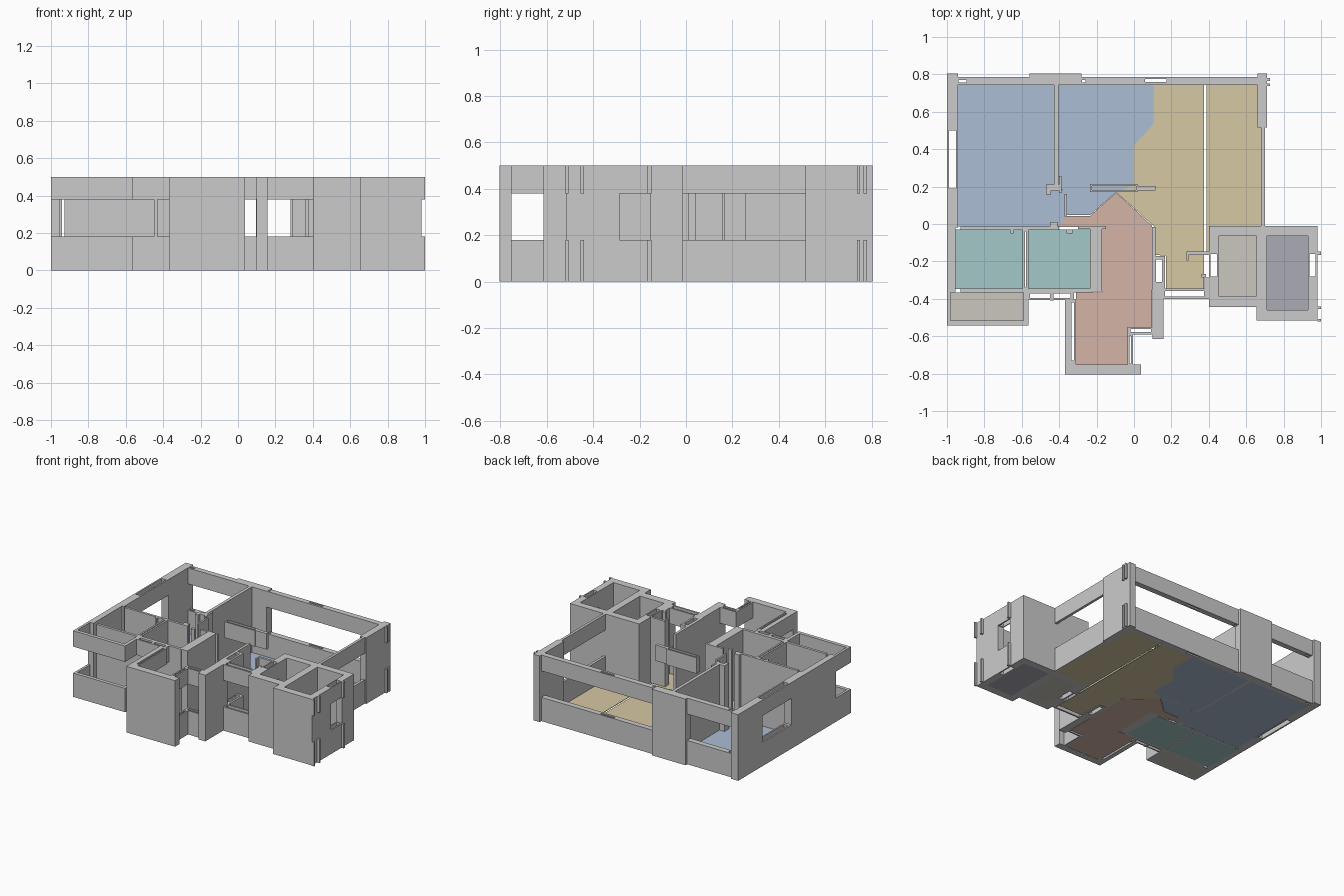
import bpy, bmesh

FULL = [(0, 0.5)]
BAND = [(0, 0.18), (0.38, 0.5)]      # sill below and lintel above an opening
FLOOR_T = 0.004


def finish(name, bm, mat=None):
    bmesh.ops.recalc_face_normals(bm, faces=bm.faces)
    me = bpy.data.meshes.new(name)
    bm.to_mesh(me)
    bm.free()
    ob = bpy.data.objects.new(name, me)
    bpy.context.collection.objects.link(ob)
    if mat:
        me.materials.append(mat)
    return ob


def corners(r):
    x0, x1, y0, y1 = r
    return [(x0, y0), (x1, y0), (x1, y1), (x0, y1)]


def prism(bm, pts, z0, z1):
    lo = [bm.verts.new((x, y, z0)) for x, y in pts]
    hi = [bm.verts.new((x, y, z1)) for x, y in pts]
    bm.faces.new(lo[::-1])
    bm.faces.new(hi)
    n = len(pts)
    for i in range(n):
        j = (i + 1) % n
        bm.faces.new((lo[i], lo[j], hi[j], hi[i]))


def ring(bm, outer, inner, z0, z1):
    lv = [[bm.verts.new((x, y, z)) for x, y in corners(r)]
          for r in (outer, inner) for z in (z0, z1)]
    ol, oh, il, ih = lv
    for i in range(4):
        j = (i + 1) % 4
        for a, b in ((ol, oh), (oh, ih), (ih, il), (il, ol)):
            bm.faces.new((a[i], a[j], b[j], b[i]))


def wall(name, rect, levels=FULL, hole=None):
    """Wall block x0,x1,y0,y1, optionally hollow, at one or more height ranges."""
    bm = bmesh.new()
    for z0, z1 in levels:
        if hole:
            ring(bm, rect, hole, z0, z1)
        else:
            prism(bm, corners(rect), z0, z1)
    return finish(name, bm)


def floor(name, pts, mat):
    bm = bmesh.new()
    prism(bm, pts, 0, FLOOR_T)
    return finish(name, bm, mat)


def material(name, rgb):
    m = bpy.data.materials.new(name)
    m.diffuse_color = (*rgb, 1)
    return m


# Outer pillars and solid outer walls
for name, r in {
    "back_left_pillar": (-1, -0.94, 0.515, 0.805),
    "back_middle_pillar": (-0.56, -0.28, 0.743, 0.805),
    "back_right_pillar": (0.66, 0.712, 0.515, 0.805),
    "left_wall": (-1, -0.94, -0.02, 0.168),
    "left_bath_wall": (-1, -0.955, -0.365, -0.02),
    "front_pillar": (-0.37, 0.037, -0.805, -0.752),
    "hall_pillar": (0.10, 0.157, -0.615, -0.35),
}.items():
    wall(name, r)

# Outer walls with window openings (some have a cavity slot)
for name, r, hole in [
    ("left_window", (-1, -0.942, 0.168, 0.515), (-0.988, -0.953, 0.19, 0.50)),
    ("back_left_window", (-0.94, -0.56, 0.743, 0.785), (-0.938, -0.895, 0.757, 0.77)),
    ("back_window_a", (-0.28, -0.09, 0.743, 0.785), (-0.278, -0.26, 0.757, 0.77)),
    ("back_window_b", (-0.09, 0.66, 0.743, 0.785), (0.06, 0.175, 0.76, 0.774)),
    ("right_window", (0.68, 0.70, -0.02, 0.515), None),
    ("balcony_front", (-1, -0.565, -0.542, -0.515), None),
    ("balcony_left", (-1, -0.982, -0.515, -0.365), None),
    ("balcony_right", (-0.59, -0.565, -0.515, -0.365), None),
    ("bath_window", (-0.565, -0.32, -0.405, -0.362), (-0.555, -0.34, -0.395, -0.372)),
    ("entry_left_window", (-0.37, -0.31, -0.752, -0.405), (-0.335, -0.32, -0.73, -0.42)),
    ("entry_right_window", (-0.035, -0.005, -0.752, -0.59), (-0.024, -0.016, -0.745, -0.6)),
    ("entry_step_window", (-0.035, 0.10, -0.59, -0.55), (-0.02, 0.09, -0.578, -0.562)),
    ("kitchen_front_window", (0.157, 0.405, -0.40, -0.345), (0.165, 0.375, -0.387, -0.357)),
    ("hall_side_window", (0.11, 0.165, -0.35, -0.17), (0.118, 0.15, -0.31, -0.19)),
    ("room_divider_beam", (-0.235, 0.02, 0.172, 0.213), (-0.225, 0.01, 0.182, 0.203)),
    ("room_divider_beam_end", (0.02, 0.115, 0.178, 0.203), None),
]:
    wall(name, r, BAND, hole)

# Interior walls
for name, r in {
    "bedroom_divider": (-0.428, -0.404, 0.20, 0.743),
    "bedroom_divider_foot": (-0.47, -0.40, 0.18, 0.21),
    "bedroom_divider_hook": (-0.47, -0.445, 0.158, 0.18),
    "bedroom_divider_jamb": (-0.40, -0.388, 0.165, 0.257),
    "bath_back_wall": (-0.928, -0.40, -0.032, -0.014),
    "bath_back_wall_end": (-0.30, -0.15, -0.028, -0.012),
    "bath_door_jamb_a": (-0.45, -0.41, -0.014, 0.01),
    "bath_door_jamb_b": (-0.66, -0.645, -0.05, -0.03),
    "bath_door_jamb_c": (-0.36, -0.33, -0.05, -0.03),
    "bath_front_wall": (-0.928, -0.22, -0.366, -0.346),
    "bath_right_wall": (-0.235, -0.17, -0.362, -0.028),
    "hall_closet_wall": (-0.372, -0.358, 0.04, 0.16),
    "hall_wall": (0.095, 0.115, -0.35, -0.015),
    "kitchen_partition": (0.28, 0.40, -0.165, -0.148),
    "kitchen_partition_end": (0.28, 0.292, -0.195, -0.165),
    "kitchen_jamb_a": (0.36, 0.385, -0.285, -0.268),
    "kitchen_jamb_b": (0.378, 0.405, -0.345, -0.285),
    "bath_window_post": (-0.45, -0.43, -0.41, -0.36),
}.items():
    wall(name, r)
wall("bath_divider", (-0.597, -0.565, -0.348, -0.03), FULL, (-0.584, -0.578, -0.34, -0.04))

# Two service shafts: walls on four sides, one side holding a slotted window
wall("shaft_a_back", (0.40, 0.665, -0.065, -0.012))
wall("shaft_a_front", (0.40, 0.665, -0.445, -0.385))
wall("shaft_a_left_front", (0.40, 0.453, -0.385, -0.287))
wall("shaft_a_left_back", (0.40, 0.453, -0.155, -0.065))
wall("shaft_a_window", (0.40, 0.453, -0.287, -0.155), BAND, (0.41, 0.444, -0.28, -0.16))
wall("shaft_middle_wall", (0.655, 0.71, -0.515, -0.012))
wall("shaft_b_back", (0.71, 0.98, -0.065, -0.012))
wall("shaft_b_front", (0.71, 0.98, -0.515, -0.46))
wall("shaft_b_right_front", (0.93, 0.98, -0.46, -0.287))
wall("shaft_b_right_back", (0.93, 0.98, -0.155, -0.065))
wall("shaft_b_window", (0.93, 0.98, -0.287, -0.155), BAND, (0.937, 0.97, -0.28, -0.16))

# Small trim strips on the right side
for i, (x0, x1, y0, y1) in enumerate([
        (0.98, 1.0, -0.165, -0.148), (0.98, 1.0, -0.455, -0.44), (0.98, 1.0, -0.52, -0.507),
        (0.712, 0.728, 0.738, 0.75), (0.712, 0.728, 0.765, 0.78)]):
    wall(f"trim_strip_{i}", (x0, x1, y0, y1), BAND)

# Coloured floors
blue = material("blue_floor", (0.41, 0.51, 0.66))
yellow = material("yellow_floor", (0.67, 0.58, 0.36))
pink = material("pink_floor", (0.66, 0.46, 0.38))
teal = material("teal_floor", (0.37, 0.58, 0.57))
beige = material("beige_floor", (0.60, 0.57, 0.52))
purple = material("purple_floor", (0.41, 0.41, 0.46))

floor("bedroom_floor_a", [(-0.94, -0.013), (-0.41, -0.013), (-0.36, 0.04), (-0.36, 0.17),
                          (-0.42, 0.20), (-0.42, 0.743), (-0.94, 0.743)], blue)
floor("bedroom_floor_b", [(-0.404, 0.743), (-0.404, 0.195), (-0.36, 0.17), (-0.36, 0.047),
                          (-0.235, 0.047), (-0.095, 0.17), (0, 0.205), (0, 0.42),
                          (0.105, 0.535), (0.105, 0.743)], blue)
floor("living_floor_a", [(0.105, 0.743), (0.105, 0.535), (0, 0.42), (0, 0.205), (-0.095, 0.17),
                         (0.115, -0.02), (0.115, -0.165), (0.17, -0.17), (0.17, -0.345),
                         (0.375, -0.345), (0.375, 0.743)], yellow)
floor("living_floor_b", [(0.388, 0.743), (0.388, -0.15), (0.40, -0.15), (0.40, -0.015),
                         (0.68, -0.015), (0.68, 0.515), (0.66, 0.515), (0.66, 0.743)], yellow)
floor("entry_floor", [(-0.31, -0.365), (-0.31, -0.75), (-0.035, -0.75), (-0.035, -0.55),
                      (0.097, -0.55), (0.097, -0.01), (-0.095, 0.168), (-0.235, 0.043),
                      (-0.36, 0.043), (-0.41, -0.015), (-0.17, -0.015), (-0.17, -0.365)], pink)
for name, r, m in [
    ("bath_floor_a", (-0.955, -0.597, -0.348, -0.03), teal),
    ("bath_floor_b", (-0.565, -0.235, -0.348, -0.03), teal),
    ("balcony_floor", (-0.982, -0.59, -0.515, -0.365), beige),
    ("shaft_a_floor", (0.453, 0.655, -0.385, -0.065), beige),
    ("shaft_b_floor", (0.71, 0.93, -0.46, -0.065), purple),
]:
    floor(name, corners(r), m)
